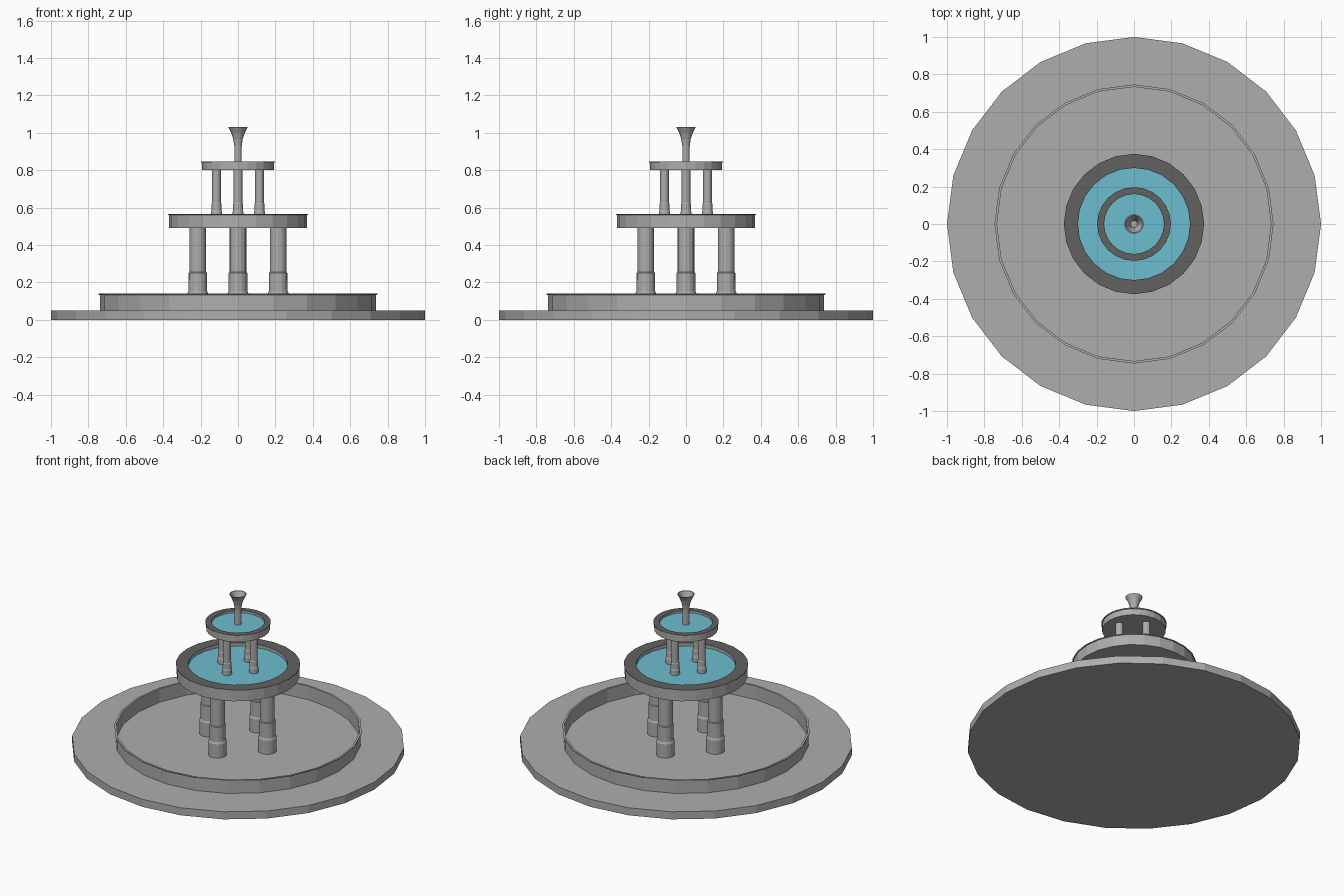
import bpy, bmesh, math

cube = bpy.data.objects.get("Cube")
if cube:
    bpy.data.objects.remove(cube)


def material(name, colour):
    m = bpy.data.materials.new(name)
    m.use_nodes = True
    m.diffuse_color = (*colour, 1)
    m.node_tree.nodes["Principled BSDF"].inputs["Base Color"].default_value = (*colour, 1)
    return m


STONE = material("grey stone", (0.42, 0.42, 0.42))
RIM = material("dark stone", (0.12, 0.12, 0.12))
WATER = material("blue water", (0.15, 0.51, 0.61))


def lathe(name, profile, sides, mats=(STONE,), colours=None, at=(0, 0), closed=False):
    """Turn (radius, z) points about z; colours maps a profile segment to a material slot."""
    bm = bmesh.new()
    rings = []
    for r, z in profile:
        if r == 0:
            rings.append([bm.verts.new((at[0], at[1], z))] * sides)
        else:
            angles = [math.tau * i / sides for i in range(sides)]
            rings.append([bm.verts.new((at[0] + r * math.cos(a), at[1] + r * math.sin(a), z))
                          for a in angles])
    pairs = list(zip(rings, rings[1:]))
    if closed:
        pairs.append((rings[-1], rings[0]))
    for k, (low, high) in enumerate(pairs):
        for i in range(sides):
            j = (i + 1) % sides
            corners = dict.fromkeys((low[i], low[j], high[j], high[i]))
            face = bm.faces.new(list(corners))
            face.material_index = (colours or {}).get(k, 0)
    bmesh.ops.recalc_face_normals(bm, faces=bm.faces)
    mesh = bpy.data.meshes.new(name)
    bm.to_mesh(mesh)
    bm.free()
    for m in mats:
        mesh.materials.append(m)
    obj = bpy.data.objects.new(name, mesh)
    bpy.context.collection.objects.link(obj)
    return obj


def bowl(name, radius, inner, bottom, top, water):
    """Shallow basin with a small lip, a dark flat rim and a water surface."""
    lathe(name, [(0, bottom), (radius, bottom), (radius, top - 0.006), (radius + 0.005, top - 0.005),
                 (radius + 0.005, top), (inner, top), (inner, water), (0, water)],
          24, (STONE, RIM, WATER), {4: 1, 6: 2})


def columns(name, distance, radius, bottom, foot, collar, top):
    """Four stepped columns standing on the x and y axes."""
    profile = [(0, bottom), (radius * 1.25, bottom), (radius * 1.25, foot), (radius * 1.12, foot + 0.012),
               (radius * 1.1, collar), (radius, collar + 0.005), (radius, top), (0, top)]
    for i, side in enumerate(("left", "back", "right", "front")):
        a = i * math.pi / 2
        lathe(f"{name}_{side}", profile, 16, at=(distance * math.cos(a), distance * math.sin(a)))


# Ground slab and the thin pool wall
lathe("base_slab", [(0, 0), (1, 0), (1, 0.05), (0, 0.05)], 24)
lathe("pool_wall", [(0.733, 0.045), (0.738, 0.045), (0.738, 0.133), (0.746, 0.135),
                    (0.746, 0.14), (0.733, 0.14)], 24, closed=True)

# Lower tier
columns("lower_column", 0.215, 0.045, 0.05, 0.14, 0.25, 0.495)
bowl("lower_bowl", 0.37, 0.3, 0.49, 0.567, 0.545)

# Upper tier
columns("upper_column", 0.115, 0.0235, 0.54, 0.575, 0.62, 0.802)
bowl("upper_bowl", 0.192, 0.16, 0.8, 0.847, 0.832)

# Flared, hollow spout
lathe("spout", [(0, 0.825), (0.02, 0.825), (0.02, 0.93), (0.025, 0.965), (0.036, 1.0), (0.052, 1.03),
                (0.046, 1.03), (0.03, 0.995), (0.018, 0.955), (0, 0.955)], 16)
